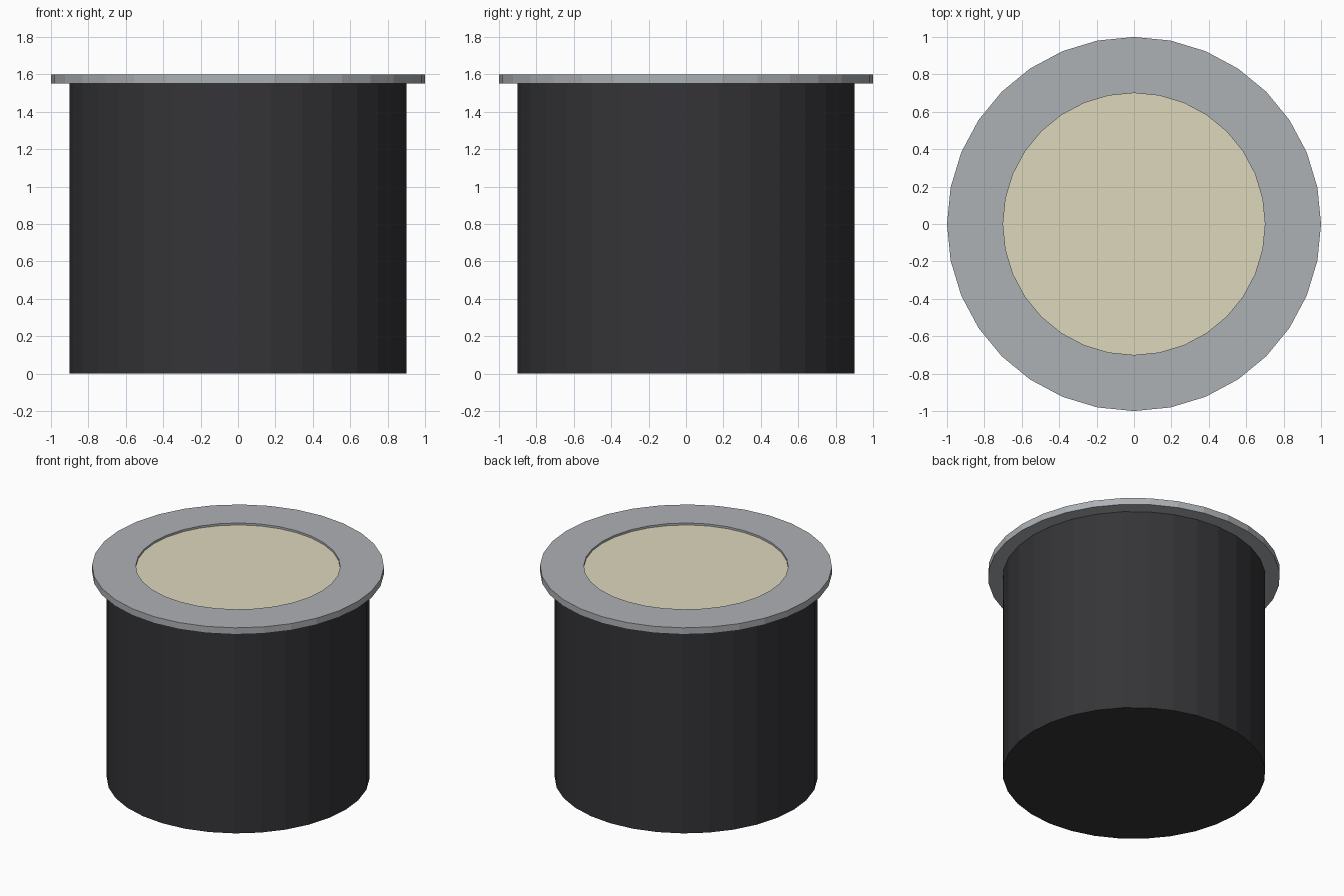
import bpy, bmesh, math

if "Cube" in bpy.data.objects:
    bpy.data.objects.remove(bpy.data.objects["Cube"])

SIDES = 32

def material(name, color):
    m = bpy.data.materials.new(name)
    m.diffuse_color = (*color, 1)
    m.use_nodes = True
    m.node_tree.nodes["Principled BSDF"].inputs["Base Color"].default_value = m.diffuse_color
    return m

def lathe(name, profile, mat=None, closed=False):
    """Revolve (radius, z) points about z; open profiles get end caps."""
    bm = bmesh.new()
    rings = [[bm.verts.new((r * math.cos(2 * math.pi * i / SIDES),
                            r * math.sin(2 * math.pi * i / SIDES), z))
              for i in range(SIDES)] for r, z in profile]
    pairs = list(zip(rings, rings[1:]))
    if closed:
        pairs.append((rings[-1], rings[0]))
    else:
        bm.faces.new(rings[0])
        bm.faces.new(rings[-1])
    for a, b in pairs:
        for i in range(SIDES):
            j = (i + 1) % SIDES
            bm.faces.new((a[i], a[j], b[j], b[i]))
    bmesh.ops.recalc_face_normals(bm, faces=bm.faces)
    mesh = bpy.data.meshes.new(name)
    bm.to_mesh(mesh)
    bm.free()
    obj = bpy.data.objects.new(name, mesh)
    bpy.context.collection.objects.link(obj)
    if mat:
        mesh.materials.append(mat)
    return obj

# Dark can
lathe("housing_can", [(0.9, 0), (0.9, 1.55)], material("dark_metal", (0.035, 0.035, 0.04)))

# Flat flange around the opening
lathe("trim_ring", [(0.7, 1.55), (1.0, 1.55), (1.0, 1.6), (0.7, 1.6)],
      material("trim_grey", (0.42, 0.44, 0.46)), closed=True)

# Slightly recessed diffuser
lathe("lens", [(0.7, 1.55), (0.7, 1.585)], material("warm_lens", (0.72, 0.68, 0.5)))
